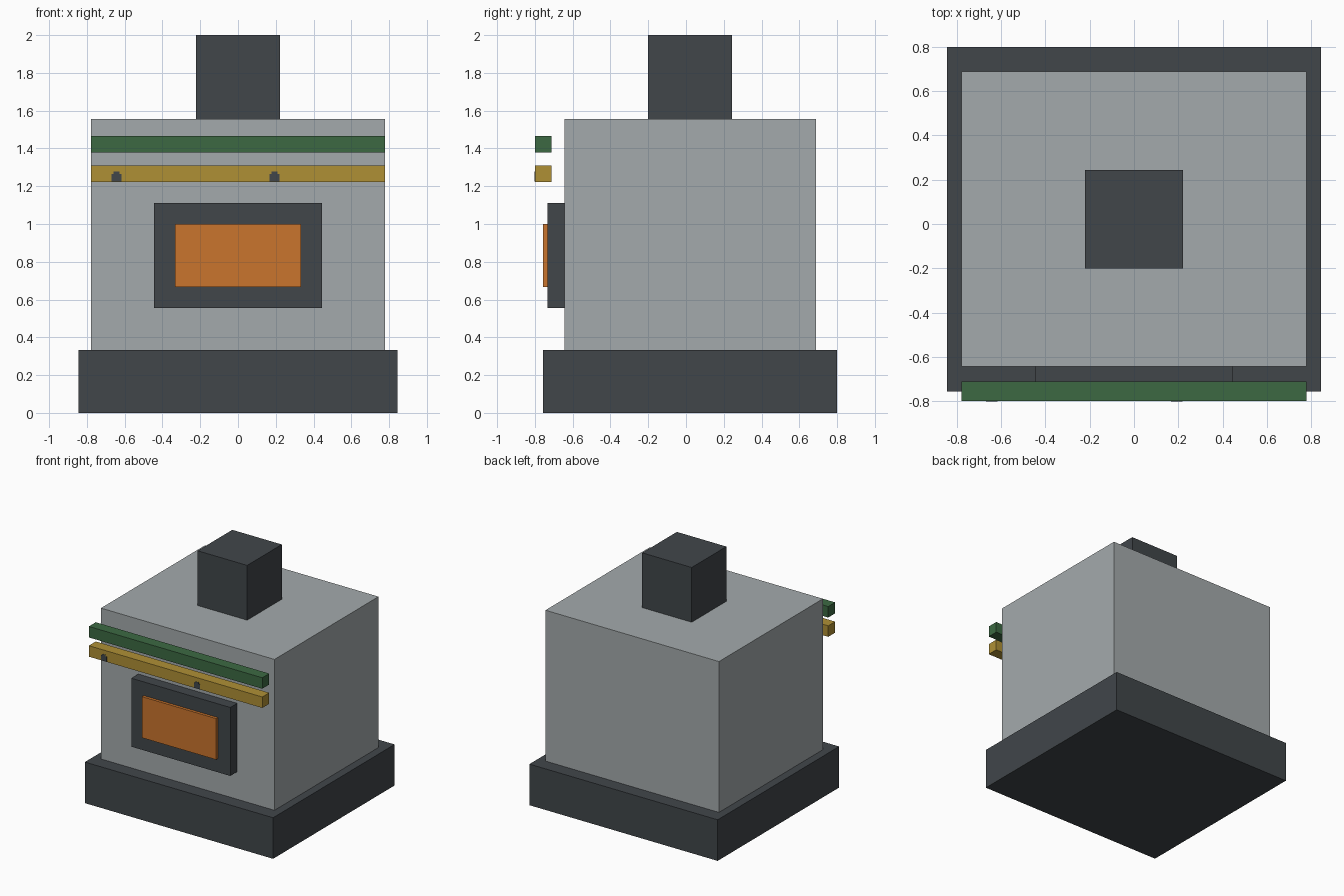
import bpy
import bmesh

cube = bpy.data.objects.get("Cube")
if cube:
    bpy.data.objects.remove(cube, do_unlink=True)


def make_material(name, red, green, blue):
    """Flat material from 0-255 display values, stored as linear."""
    def linear(value):
        c = value / 255
        return c / 12.92 if c <= 0.04045 else ((c + 0.055) / 1.055) ** 2.4

    colour = (linear(red), linear(green), linear(blue), 1)
    mat = bpy.data.materials.new(name)
    mat.use_nodes = True
    mat.diffuse_color = colour
    mat.node_tree.nodes["Principled BSDF"].inputs["Base Color"].default_value = colour
    return mat


def make_box(name, mat, x_range, y_range, z_range):
    """Box spanning the given ranges on each axis."""
    ranges = (x_range, y_range, z_range)
    mesh = bpy.data.meshes.new(name)
    bm = bmesh.new()
    bmesh.ops.create_cube(bm, size=1)
    for vert in bm.verts:
        vert.co = [r[1] if c > 0 else r[0] for c, r in zip(vert.co, ranges)]
    bm.to_mesh(mesh)
    bm.free()
    mesh.materials.append(mat)
    obj = bpy.data.objects.new(name, mesh)
    bpy.context.collection.objects.link(obj)
    return obj


def span(half):
    return (-half, half)


charcoal = make_material("charcoal", 65, 70, 74)
stone = make_material("stone grey", 164, 170, 172)
green = make_material("awning green", 60, 105, 66)
gold = make_material("trim gold", 175, 144, 53)
orange = make_material("glowing orange", 202, 117, 45)

# Plinth, main block and chimney
make_box("base", charcoal, span(0.844), (-0.756, 0.8), (0, 0.333))
make_box("body", stone, span(0.778), (-0.644, 0.689), (0.333, 1.556))
make_box("chimney", charcoal, span(0.222), (-0.2, 0.244), (1.556, 2))

# Oven opening on the front
make_box("window_frame", charcoal, span(0.444), (-0.733, -0.644), (0.556, 1.111))
make_box("window_glow", orange, span(0.333), (-0.756, -0.733), (0.667, 1))

# Free-standing bars in front of the body
bar_depth = (-0.8, -0.711)
make_box("upper_bar", green, span(0.778), bar_depth, (1.378, 1.467))
make_box("lower_bar", gold, span(0.778), bar_depth, (1.222, 1.311))

# Small stepped marks painted on the lower bar
plate_depth = (-0.802, -0.8)
for side, x in (("right", -0.643), ("left", 0.193)):
    make_box(f"{side}_mark", charcoal, (x - 0.026, x + 0.026), plate_depth, (1.224, 1.265))
    make_box(f"{side}_mark_tip", charcoal, (x - 0.016, x + 0.016), plate_depth, (1.265, 1.277))
